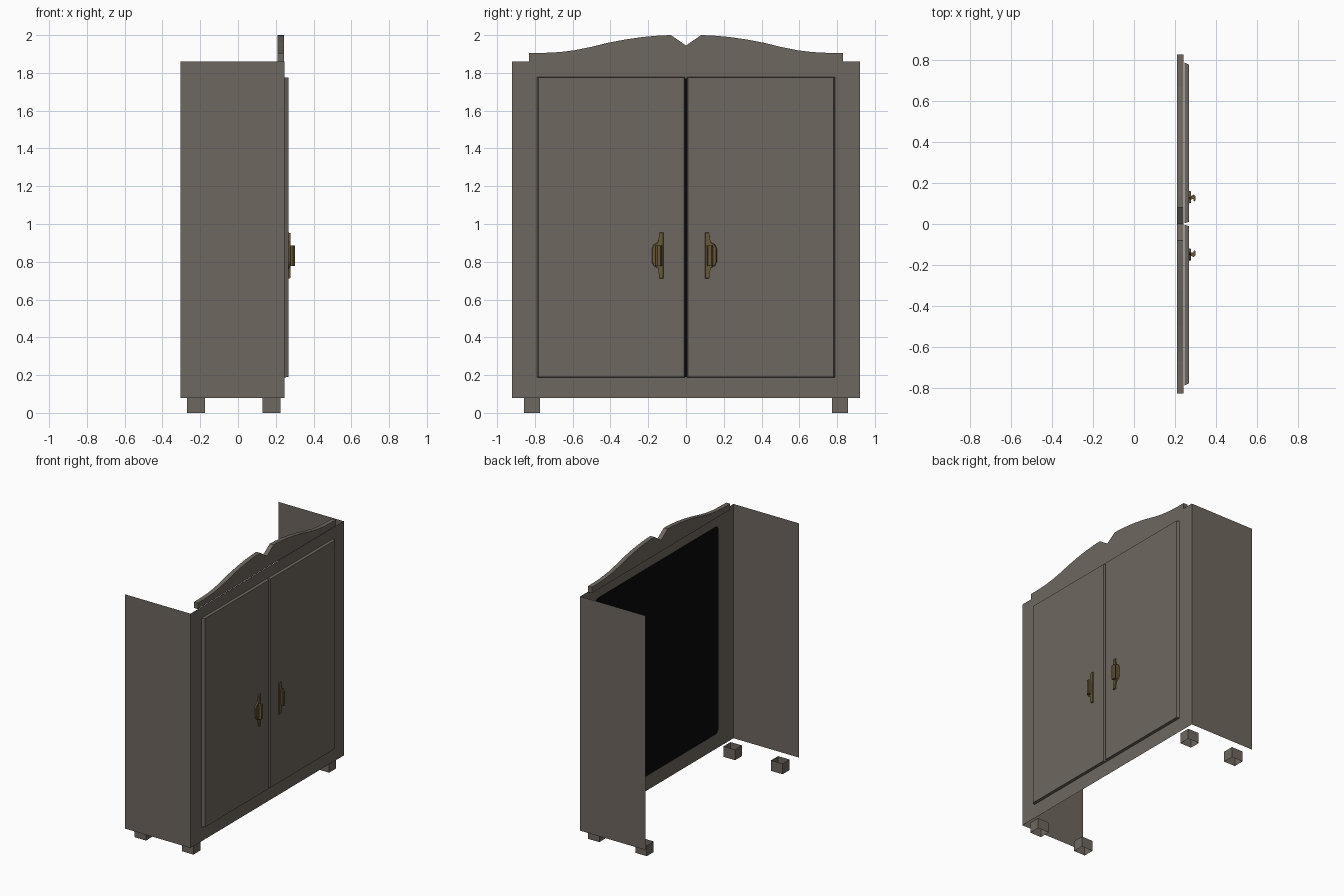
import bpy, bmesh, math

if "Cube" in bpy.data.objects:
    bpy.data.objects.remove(bpy.data.objects["Cube"])

def material(name, rgb):
    m = bpy.data.materials.new(name)
    m.diffuse_color = (*rgb, 1)
    m.use_nodes = True
    m.node_tree.nodes["Principled BSDF"].inputs["Base Color"].default_value = m.diffuse_color
    return m

WOOD = material("grey_brown_wood", (0.155, 0.135, 0.113))
BLACK = material("black_inside", (0.003, 0.003, 0.003))
BRASS = material("dark_brass", (0.135, 0.095, 0.04))

def make(name, verts, faces, mat):
    me = bpy.data.meshes.new(name)
    me.from_pydata(verts, [], faces)
    me.materials.append(mat)
    ob = bpy.data.objects.new(name, me)
    bpy.context.collection.objects.link(ob)
    return ob

def fix_normals(ob):
    bm = bmesh.new()
    bm.from_mesh(ob.data)
    bmesh.ops.recalc_face_normals(bm, faces=bm.faces)
    bm.to_mesh(ob.data)
    bm.free()

def loft(name, a, b, mat, caps=True):
    """Join two matching outlines into a solid (or an open tube)."""
    n = len(a)
    faces = [(i, (i + 1) % n, n + (i + 1) % n, n + i) for i in range(n)]
    if caps:
        faces += [tuple(reversed(range(n))), tuple(range(n, 2 * n))]
    ob = make(name, a + b, faces, mat)
    fix_normals(ob)
    return ob

def rect(x, y0, y1, z0, z1):
    return [(x, y0, z0), (x, y1, z0), (x, y1, z1), (x, y0, z1)]

# front frame: flat sheet with a round-cornered opening
XF, HY, R = 0.245, 0.74, 0.035
Z0, Z1 = 0.19, 1.77
inner = []
for cy, cz, start in ((HY - R, Z1 - R, 0), (-HY + R, Z1 - R, 90),
                      (-HY + R, Z0 + R, 180), (HY - R, Z0 + R, 270)):
    for k in range(5):
        t = math.radians(start + k * 22.5)
        inner.append((XF, cy + R * math.cos(t), cz + R * math.sin(t)))
outer = [(XF, 0.92, 1.86), (XF, -0.92, 1.86), (XF, -0.92, 0.08), (XF, 0.92, 0.08)]
faces = []
for c in range(4):
    d = (c + 1) % 4
    faces += [(20 + c, 5 * c + k + 1, 5 * c + k) for k in range(4)]
    faces.append((20 + c, 20 + d, 5 * d, 5 * c + 4))
fix_normals(make("front_frame", inner + outer, faces, WOOD))

# dark backing that fills the opening
make("dark_backing", inner, [tuple(range(20))], BLACK)

# carved top board: half outline mirrored
half = [(0.08, 2.0), (0.14, 1.998), (0.23, 1.99), (0.32, 1.977), (0.41, 1.96),
        (0.50, 1.938), (0.59, 1.92), (0.67, 1.91), (0.75, 1.906), (0.83, 1.905), (0.83, 1.86)]
outline = [(-y, z) for y, z in reversed(half)] + [(0, 1.945)] + half
loft("top_board", [(0.21, y, z) for y, z in outline],
     [(0.243, y, z) for y, z in outline], WOOD)

for s, side in ((-1, "left"), (1, "right")):
    # side sheet
    make(side + "_side_panel", [(-0.305, s * 0.92, 0.08), (XF, s * 0.92, 0.08),
                                (XF, s * 0.92, 1.86), (-0.305, s * 0.92, 1.86)],
         [(0, 1, 2, 3) if s < 0 else (3, 2, 1, 0)], WOOD)
    # door with slanted edges
    loft(side + "_door", rect(XF + 0.001, s * 0.004, s * 0.79, 0.188, 1.777),
         rect(0.268, s * 0.01, s * 0.78, 0.19, 1.775), WOOD)
    # feet: open square tubes
    for x, end in ((-0.222, "back"), (0.177, "front")):
        ring = [(x + i * 0.048, s * 0.815 + j * 0.042) for i, j in ((-1, -1), (1, -1), (1, 1), (-1, 1))]
        loft(f"{side}_{end}_foot", [(*p, 0) for p in ring], [(*p, 0.08) for p in ring], WOOD, False)
    # handle plate, wide in the middle on its outer edge
    y0 = 0.10 if s > 0 else 0.118
    plate = [(0, 0.71), (0.022, 0.71), (0.03, 0.765), (0.055, 0.78), (0.064, 0.80),
             (0.064, 0.87), (0.055, 0.89), (0.03, 0.905), (0.022, 0.955), (0, 0.955)]
    loft(side + "_handle_plate", [(0.266, s * (y0 + y), z) for y, z in plate],
         [(0.278, s * (y0 + 0.03 + (y - 0.03) * 0.88), 0.833 + (z - 0.833) * 0.97) for y, z in plate], BRASS)
    # flared grip
    grip = [(0.277, 0.020), (0.290, 0.022), (0.293, 0.010), (0.302, 0.016),
            (0.302, 0.034), (0.292, 0.044), (0.277, 0.036)]
    loft(side + "_handle_grip", [(x, s * (y0 + y), 0.778) for x, y in grip],
         [(x, s * (y0 + y), 0.887) for x, y in grip], BRASS)
